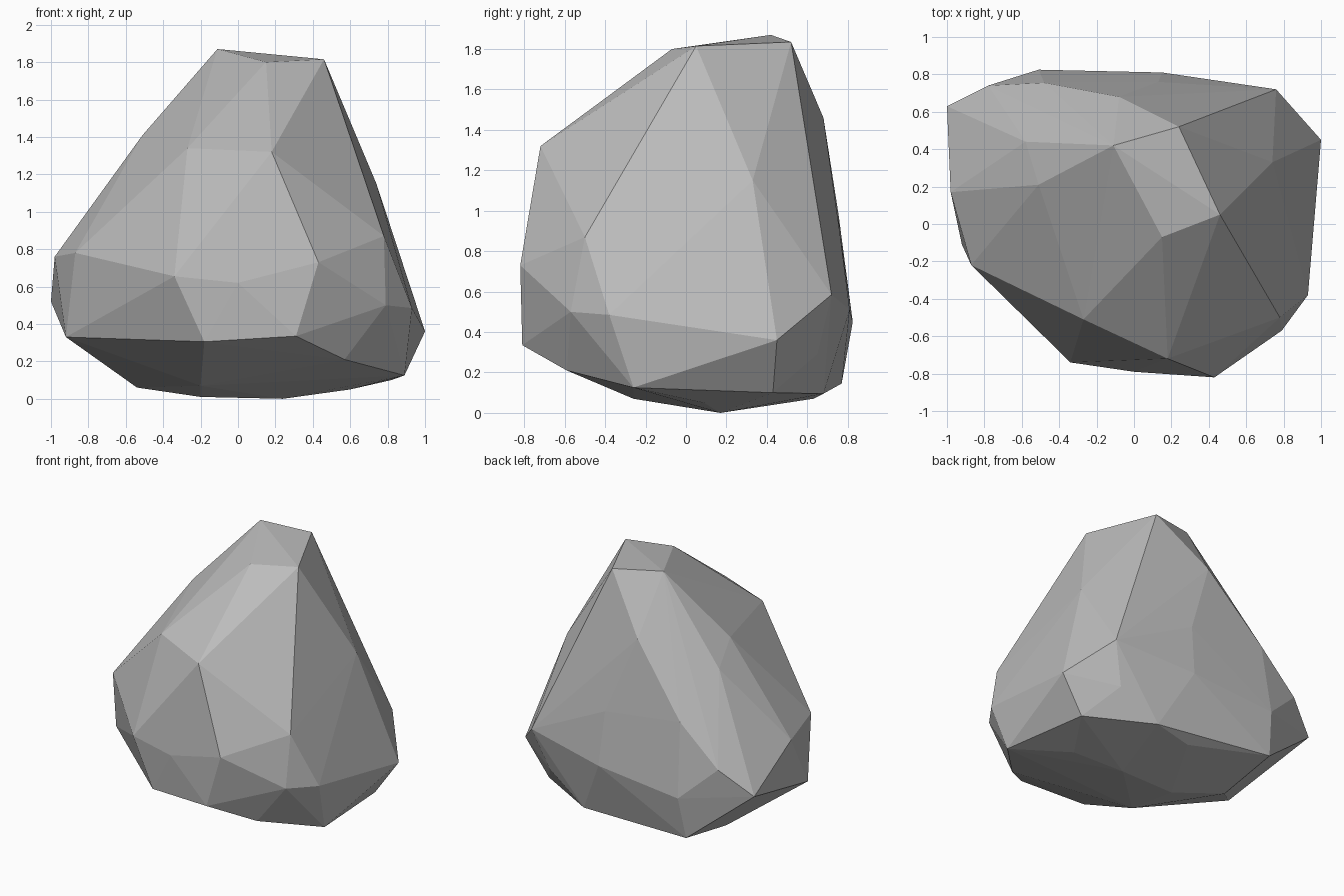
import bpy
import bmesh

# Remove only the default object
default_object = bpy.data.objects.get("Cube")
if default_object:
    bpy.data.objects.remove(default_object, do_unlink=True)


def make_material(name, colour):
    """Plain matte material, same colour in viewport and render."""
    material = bpy.data.materials.new(name)
    material.use_nodes = True
    material.diffuse_color = colour
    shader = next(node for node in material.node_tree.nodes
                  if node.type == "BSDF_PRINCIPLED")
    shader.inputs["Base Color"].default_value = colour
    shader.inputs["Roughness"].default_value = 0.9
    return material


def build_chiselled_solid(name, bands, material):
    """Wrap flat facets tightly around the corner points of every band."""
    mesh = bpy.data.meshes.new(name)
    bm = bmesh.new()
    for band in bands:
        for corner in band:
            bm.verts.new(corner)
    bmesh.ops.convex_hull(bm, input=list(bm.verts), use_existing_faces=False)

    # Drop corners that ended up inside the solid
    loose = [vert for vert in bm.verts if not vert.link_faces]
    print("loose corners:", [tuple(round(c, 2) for c in v.co) for v in loose])
    bmesh.ops.delete(bm, geom=loose, context="VERTS")

    bmesh.ops.recalc_face_normals(bm, faces=list(bm.faces))
    for face in bm.faces:
        face.smooth = False
    bm.to_mesh(mesh)
    bm.free()

    mesh.materials.append(material)
    solid = bpy.data.objects.new(name, mesh)
    bpy.context.scene.collection.objects.link(solid)
    return solid


# Underside: shallow faceted base the boulder rests on
underside = [
    (0.24, 0.17, 0), (-0.2, 0.15, 0.01), (0.6, 0.09, 0.05),
    (-0.54, 0.3, 0.06), (-0.2, -0.26, 0.07), (0.06, 0.63, 0.07),
]

# Lower rim: chipped edge where the sides turn under
lower_rim = [
    (0.36, 0.68, 0.095), (0.82, 0.43, 0.1), (0.89, -0.26, 0.125),
    (-0.54, 0.77, 0.145), (0.57, -0.59, 0.21), (0.66, 0.65, 0.29),
    (-0.18, -0.74, 0.305), (-0.92, -0.11, 0.33), (0.31, -0.81, 0.335),
]

# Belly: the widest belt
belly = [
    (1, 0.45, 0.36), (-0.51, 0.825, 0.45), (0.93, -0.38, 0.485),
    (0.79, -0.57, 0.5), (0.15, 0.81, 0.51), (-1, 0.63, 0.52),
    (0.76, 0.72, 0.585), (0, -0.79, 0.62), (-0.34, -0.74, 0.655),
]

# Flanks: broad sloping planes above the belly
flanks = [
    (-0.78, 0.74, 0.7), (0.43, -0.82, 0.73), (-0.98, 0.17, 0.76),
    (-0.87, -0.22, 0.78), (0.78, -0.5, 0.87), (0.13, 0.76, 0.9),
    (-0.48, 0.755, 0.98),
]

# Shoulders: corners that lead up to the peak
shoulders = [
    (0.74, 0.33, 1.15), (0.54, 0.59, 1.16), (-0.58, 0.44, 1.28),
    (0.18, -0.72, 1.32), (-0.27, -0.51, 1.34), (-0.51, 0.21, 1.41),
    (-0.08, 0.68, 1.46),
]

# Crown: small slanted cap
crown = [
    (0.15, -0.07, 1.8), (0.46, 0.05, 1.815),
    (0.24, 0.52, 1.835), (-0.11, 0.42, 1.87),
]

stone_grey = make_material("stone_grey", (0.5, 0.5, 0.5, 1))
build_chiselled_solid(
    "boulder",
    [underside, lower_rim, belly, flanks, shoulders, crown],
    stone_grey,
)
